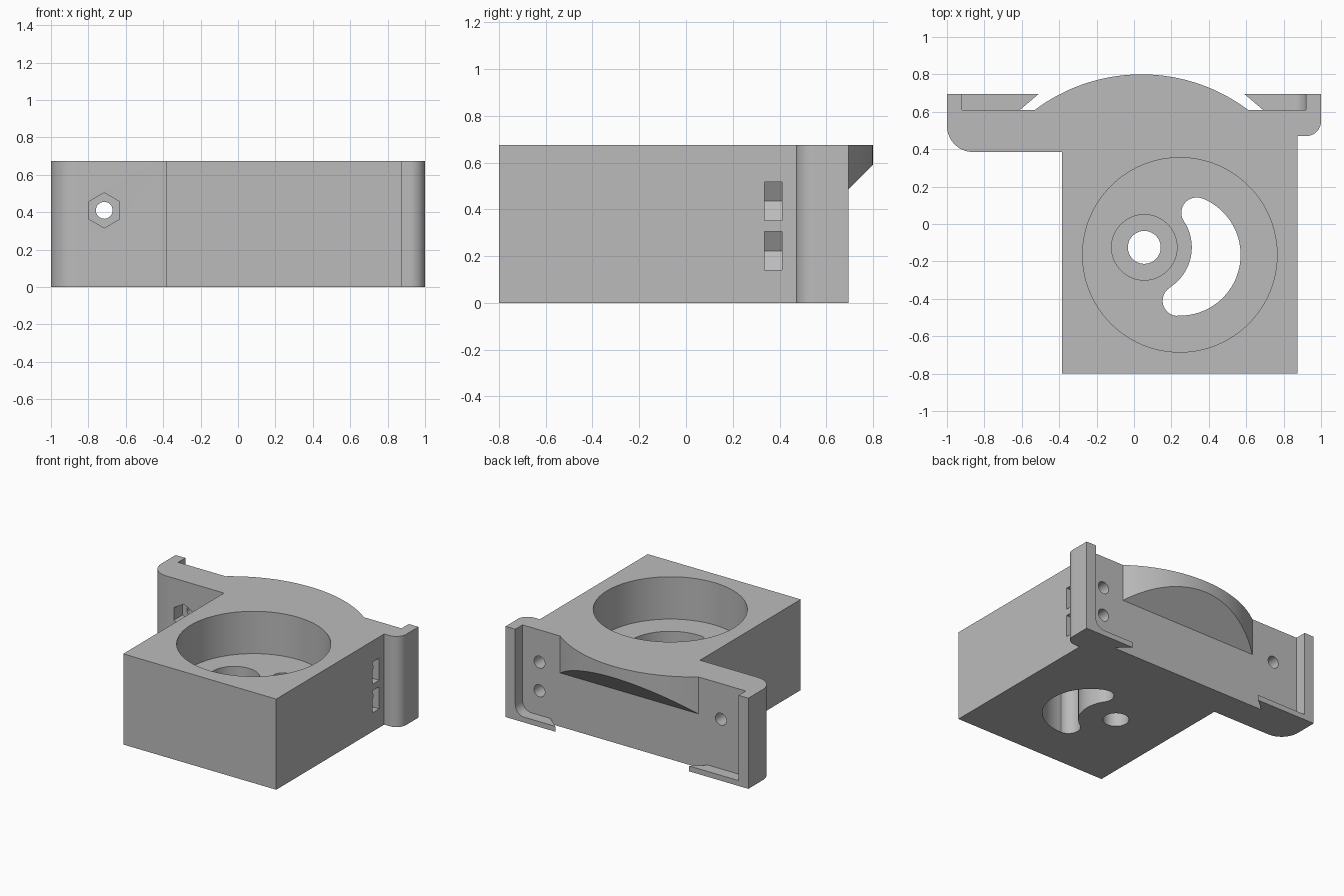
import bpy, bmesh, math
from mathutils import Vector

if "Cube" in bpy.data.objects:
    bpy.data.objects.remove(bpy.data.objects["Cube"])

TOP = 0.675
grey = bpy.data.materials.new("grey plastic")
grey.diffuse_color = (0.5, 0.5, 0.5, 1)
grey.use_nodes = True
grey.node_tree.nodes["Principled BSDF"].inputs["Base Color"].default_value = grey.diffuse_color


def arc(cx, cy, r, a0, a1, n=16):
    """Points on an arc, angles in degrees."""
    return [(cx + r * math.cos(math.radians(a0 + (a1 - a0) * i / n)),
             cy + r * math.sin(math.radians(a0 + (a1 - a0) * i / n))) for i in range(n + 1)]


def circle(cx, cy, r, n=64):
    return arc(cx, cy, r, 0, 360, n)[:-1]


def prism(name, pts, lo, hi, axis="z"):
    """Extrude a closed 2D profile along an axis: z uses (x,y), y uses (x,z), x uses (y,z)."""
    place = {"z": lambda a, b, c: (a, b, c),
             "y": lambda a, b, c: (a, c, b),
             "x": lambda a, b, c: (c, a, b)}[axis]
    bm = bmesh.new()
    face = bm.faces.new([bm.verts.new(place(a, b, lo)) for a, b in pts])
    ext = bmesh.ops.extrude_face_region(bm, geom=[face])
    move = Vector(place(0, 0, hi - lo))
    bmesh.ops.translate(bm, vec=move, verts=[v for v in ext["geom"] if isinstance(v, bmesh.types.BMVert)])
    bmesh.ops.recalc_face_normals(bm, faces=bm.faces)
    mesh = bpy.data.meshes.new(name)
    bm.to_mesh(mesh)
    bm.free()
    mesh.materials.append(grey)
    ob = bpy.data.objects.new(name, mesh)
    bpy.context.collection.objects.link(ob)
    return ob


def combine(body, tool, op):
    """Apply a boolean and remove the helper."""
    tool.hide_render = True
    mod = body.modifiers.new(op.lower(), "BOOLEAN")
    mod.operation, mod.object, mod.solver = op, tool, "EXACT"
    bpy.context.view_layer.objects.active = body
    bpy.ops.object.modifier_apply(modifier=mod.name)
    bpy.data.objects.remove(tool)


def cut(name, *args):
    combine(body, prism(name, *args), "DIFFERENCE")


def add(name, *args):
    combine(body, prism(name, *args), "UNION")


# Body outline: block, wide flange with rounded corners, end rims, bulged back
half = math.degrees(math.asin(0.57 / 0.95))
outline = [(-0.385, -0.8), (0.875, -0.8), (0.875, 0.47)]
outline += arc(0.92, 0.55, 0.08, -90, 0)
outline += [(1, 0.695), (0.92, 0.695), (0.92, 0.61)]
outline += arc(0.04, -0.15, 0.95, 90 - half, 90 + half, 48)
outline += [(-0.92, 0.61), (-0.92, 0.695), (-1, 0.695)]
outline += arc(-0.86, 0.525, 0.14, 180, 270)
outline += [(-0.385, 0.385)]
body = prism("mounting_bracket", outline, 0, TOP)

# Sloping underside of the bulge
cut("bulge_cutter", [(0.61, -0.1), (0.61, 0.40), (0.9, 0.69), (0.9, -0.1)], -0.7, 0.75, "x")

# Bottom lips with slanted ends, and the rounded inner corner on one side
add("left_lip", [(-0.97, 0.57), (-0.61, 0.57), (-0.61, 0.61), (-0.51, 0.695), (-0.97, 0.695)], 0, 0.04)
add("right_lip", [(0.97, 0.57), (0.69, 0.57), (0.69, 0.61), (0.59, 0.695), (0.97, 0.695)], 0, 0.04)
add("lip_fillet", arc(0.845, 0.115, 0.075, -90, 0, 10) + [(0.96, 0.115), (0.96, 0.02), (0.845, 0.02)],
    0.57, 0.695, "y")

# Round pocket, shaft seat and shaft hole
cut("pocket", circle(0.245, -0.165, 0.52, 96), 0.36, 1)
cut("shaft_seat", circle(0.055, -0.125, 0.175), 0.26, 0.5)
cut("shaft_hole", circle(0.055, -0.125, 0.088, 48), -0.1, 0.5)

# Kidney-shaped opening through the floor
kidney = arc(0.245, -0.165, 0.325, -92.3, 68.2, 40)
kidney += arc(0.335, 0.06, 0.082, 70, 213.5, 16)
kidney += arc(0.055, -0.125, 0.254, 32, -56, 24)
kidney += arc(0.235, -0.41, 0.082, 122.3, 265, 16)
cut("kidney_opening", kidney, -0.1, 0.5)

# Left screw hole with hexagonal nut recess
cut("left_screw_hole", circle(-0.715, 0.41, 0.045, 32), 0.3, 0.8, "y")
cut("nut_recess", [(-0.715 + 0.094 * math.sin(math.radians(60 * i)),
                    0.41 + 0.094 * math.cos(math.radians(60 * i))) for i in range(6)], 0.3, 0.485, "y")

# Right screw holes with side nut slots
for z in (0.435, 0.222):
    cut("right_screw_hole", circle(0.78, z, 0.045, 32), 0.3, 0.8, "y")
    cut("nut_slot", [(0.686, z), (0.733, z - 0.082), (0.95, z - 0.082),
                     (0.95, z + 0.082), (0.733, z + 0.082)], 0.335, 0.41, "y")

# Smooth curved walls, keep hard edges
bpy.ops.object.select_all(action="DESELECT")
body.select_set(True)
bpy.context.view_layer.objects.active = body
bpy.ops.object.shade_smooth_by_angle(angle=math.radians(30))
